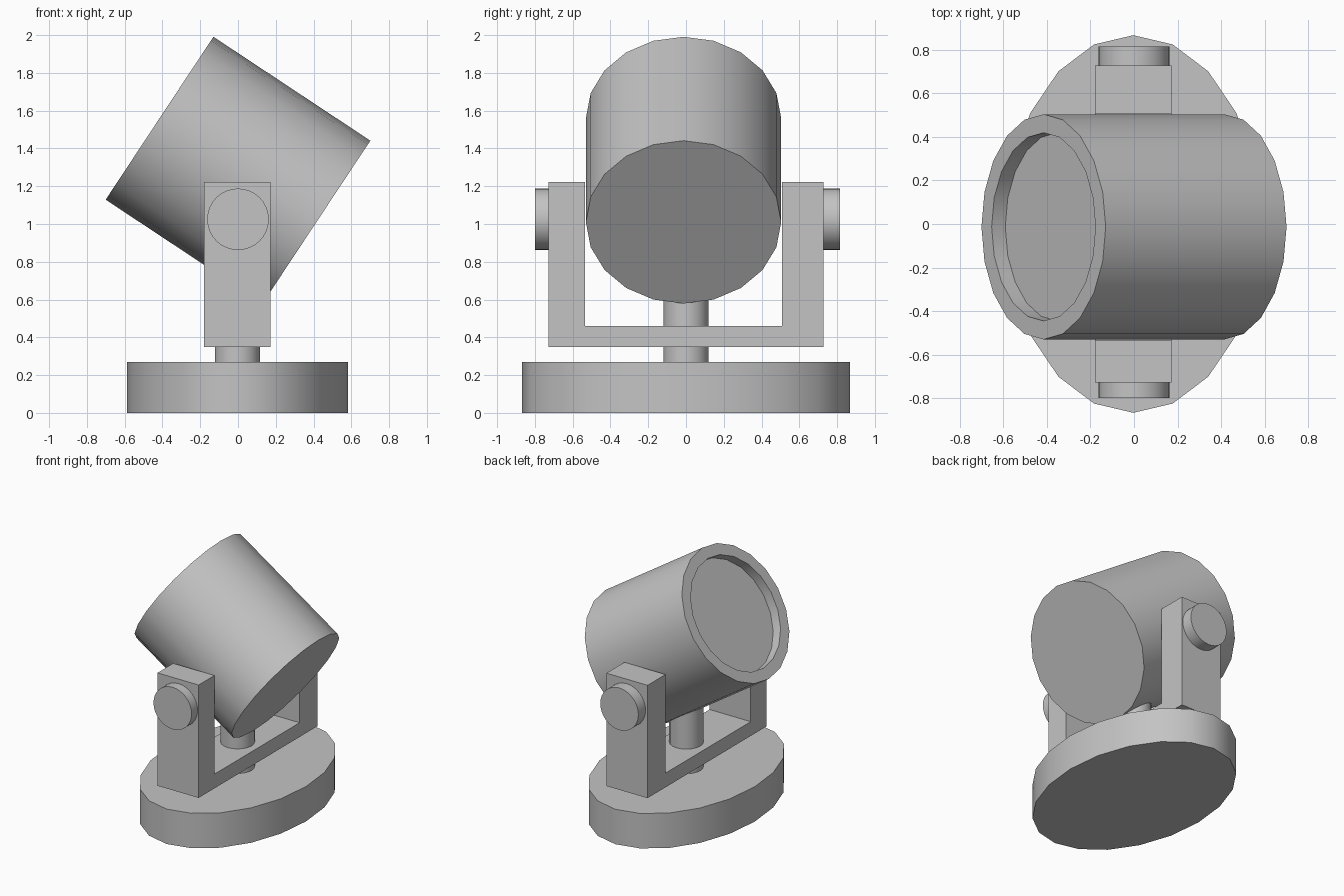
import bpy
import bmesh
import math
from mathutils import Matrix, Vector

cube = bpy.data.objects.get("Cube")
if cube:
    bpy.data.objects.remove(cube, do_unlink=True)

grey = bpy.data.materials.new("plain grey")
grey.use_nodes = True
colour = (0.55, 0.55, 0.55, 1)
grey.diffuse_color = colour
grey.node_tree.nodes["Principled BSDF"].inputs["Base Color"].default_value = colour


def finish(name, bm, matrix=Matrix(), smooth=True):
    """Turn a bmesh into an object with the shared material."""
    bmesh.ops.transform(bm, matrix=matrix, verts=bm.verts)
    bmesh.ops.recalc_face_normals(bm, faces=bm.faces)
    mesh = bpy.data.meshes.new(name)
    bm.to_mesh(mesh)
    bm.free()
    mesh.materials.append(grey)
    obj = bpy.data.objects.new(name, mesh)
    bpy.context.collection.objects.link(obj)
    if smooth:
        bpy.ops.object.select_all(action="DESELECT")
        obj.select_set(True)
        bpy.context.view_layer.objects.active = obj
        bpy.ops.object.shade_smooth_by_angle(angle=math.radians(35))
    return obj


def cylinder(radius, depth, sides):
    bm = bmesh.new()
    bmesh.ops.create_cone(bm, cap_ends=True, segments=sides,
                          radius1=radius, radius2=radius, depth=depth)
    return bm


# Oval base plate
finish("base_plate", cylinder(1, 0.27, 20),
       Matrix.Translation((-0.003, 0, 0.135)) @ Matrix.Diagonal((0.585, 0.867, 1, 1)))

# Swivel post from the base up into the lamp housing
finish("swivel_post", cylinder(0.12, 0.5, 20), Matrix.Translation((-0.003, 0, 0.5)))

# U-shaped yoke: side profile extruded across its width
profile = [(-0.727, 0.35), (0.727, 0.35), (0.727, 1.223), (0.507, 1.223),
           (0.507, 0.46), (-0.534, 0.46), (-0.534, 1.223), (-0.727, 1.223)]
bm = bmesh.new()
face = bm.faces.new([bm.verts.new((-0.18, y, z)) for y, z in profile])
side = bmesh.ops.extrude_face_region(bm, geom=[face])
moved = [v for v in side["geom"] if isinstance(v, bmesh.types.BMVert)]
bmesh.ops.translate(bm, verts=moved, vec=(0.352, 0, 0))
finish("yoke", bm, smooth=False)

# Tightening knobs on both arms
for name, inner, outer in (("front_knob", -0.72, -0.8), ("back_knob", 0.72, 0.815)):
    finish(name, cylinder(0.163, abs(outer - inner), 32),
           Matrix.Translation((0, (inner + outer) / 2, 1.025))
           @ Matrix.Rotation(math.pi / 2, 4, "X"))

# Tilted lamp housing with a recessed lens
bm = cylinder(0.517, 0.996, 20)
lens = max(bm.faces, key=lambda f: f.calc_center_median().z)
for scale, drop in ((0.836, 0), (1, -0.075)):
    lens = bmesh.ops.extrude_discrete_faces(bm, faces=[lens])["faces"][0]
    for v in lens.verts:
        v.co = Vector((v.co.x * scale, v.co.y * scale, v.co.z + drop))
finish("lamp_housing", bm,
       Matrix.Translation((0, -0.013, 1.285)) @ Matrix.Rotation(math.radians(-56.5), 4, "Y"))
